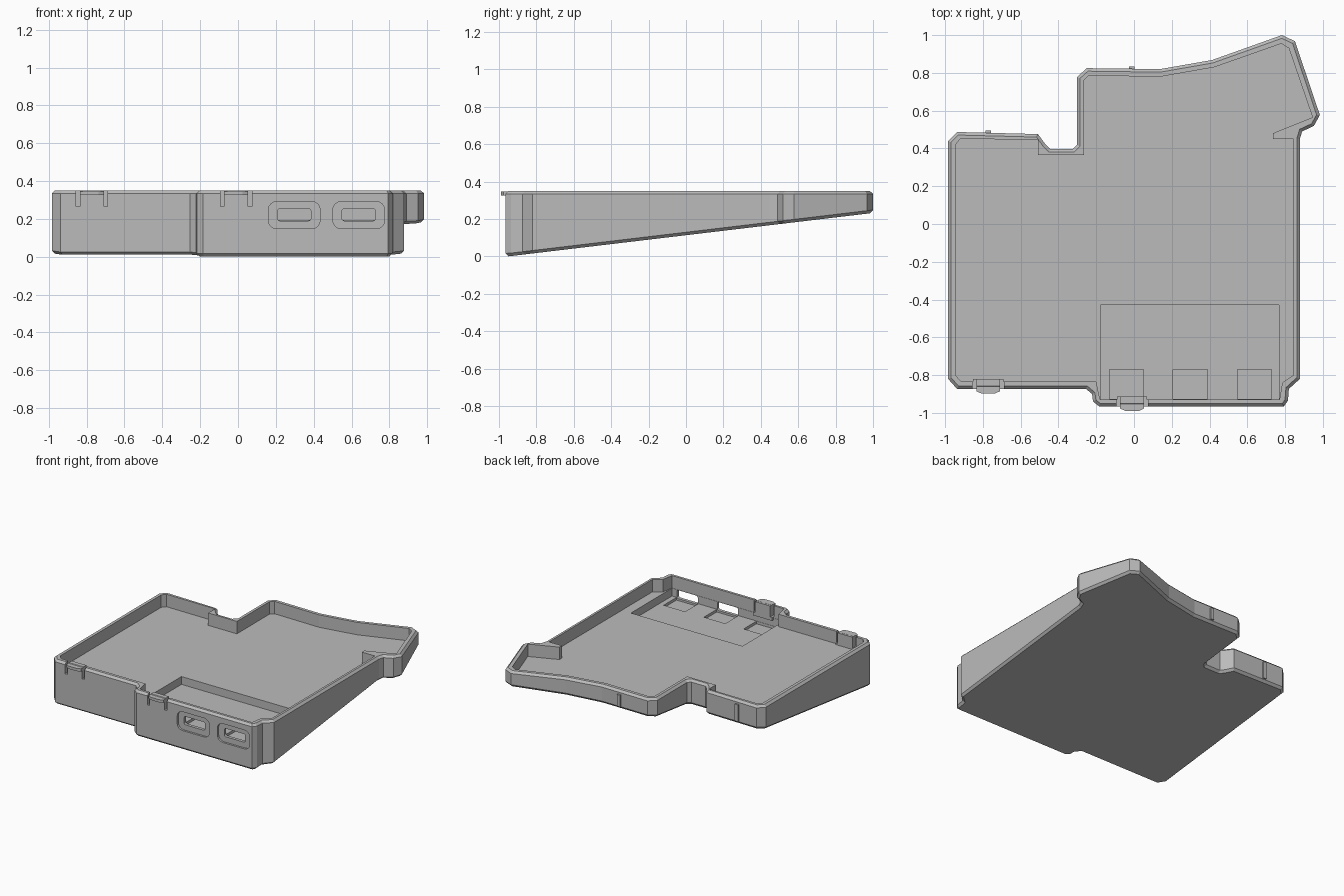
import bpy, bmesh
from mathutils import Vector

if "Cube" in bpy.data.objects:
    bpy.data.objects.remove(bpy.data.objects["Cube"], do_unlink=True)

TOP, FLOOR, CHAMFER = 0.35, 0.255, 0.016

grey = bpy.data.materials.new("plain grey")
grey.use_nodes = True
grey.diffuse_color = (0.5, 0.5, 0.5, 1)
grey.node_tree.nodes["Principled BSDF"].inputs["Base Color"].default_value = (0.5, 0.5, 0.5, 1)


def underside(y):
    return max(0.0, 0.119 * (y + 0.95))


def inset(points, d):
    """Move a counter-clockwise outline inwards by d with mitred corners."""
    out = []
    for i, p in enumerate(points):
        p, a, b = Vector(p), Vector(points[i - 1]), Vector(points[(i + 1) % len(points)])
        u, v = (p - a).normalized(), (b - p).normalized()
        m = Vector((-u.y - v.y, u.x + v.x))
        out.append(p + m * (d / max(0.3, 1 + u.dot(v))))
    return out


def finish(name, bm):
    bmesh.ops.recalc_face_normals(bm, faces=bm.faces)
    mesh = bpy.data.meshes.new(name)
    bm.to_mesh(mesh)
    bm.free()
    mesh.materials.append(grey)
    ob = bpy.data.objects.new(name, mesh)
    bpy.context.collection.objects.link(ob)
    return ob


def loft(name, rings):
    """Closed solid through stacked rings of 3D points."""
    bm = bmesh.new()
    loops = [[bm.verts.new(p) for p in ring] for ring in rings]
    for low, high in zip(loops, loops[1:]):
        for i in range(len(low)):
            j = (i + 1) % len(low)
            bm.faces.new((low[i], low[j], high[j], high[i]))
    bm.faces.new(loops[0][::-1])
    bm.faces.new(loops[-1])
    return finish(name, bm)


def prism(name, points, z0, z1):
    return loft(name, [[(p[0], p[1], z) for p in points] for z in (z0, z1)])


def box(name, x0, x1, y0, y1, z0, z1, round_y=0):
    """Box, with optional rounding of the edges that run along y."""
    bm = bmesh.new()
    bmesh.ops.create_cube(bm, size=1)
    for v in bm.verts:
        v.co = ((x0 + x1) / 2 + v.co.x * (x1 - x0),
                (y0 + y1) / 2 + v.co.y * (y1 - y0),
                (z0 + z1) / 2 + v.co.z * (z1 - z0))
    if round_y:
        edges = [e for e in bm.edges
                 if abs(e.verts[0].co.y - e.verts[1].co.y) > abs(y1 - y0) / 2]
        bmesh.ops.bevel(bm, geom=edges, offset=round_y, segments=4, profile=0.5, affect='EDGES')
    return finish(name, bm)


def combine(target, tool, operation):
    mod = target.modifiers.new("cut", 'BOOLEAN')
    mod.operation, mod.solver, mod.object = operation, 'EXACT', tool
    bpy.context.view_layer.objects.active = target
    bpy.ops.object.modifier_apply(modifier=mod.name)
    bpy.data.objects.remove(tool, do_unlink=True)


# Outline of the wedge tray, counter-clockwise from the front right corner
outer = [(-.984, -.82), (-.937, -.873), (-.254, -.873), (-.222, -.9), (-.217, -.94),
         (-.185, -.965), (.794, -.965), (.815, -.935), (.82, -.873), (.878, -.82),
         (.878, .45), (.89, .49), (.952, .519), (.984, .577), (.852, .968),
         (.783, 1), (.413, .868), (.138, .82), (-.25, .825), (-.302, .778),
         (-.302, .418), (-.323, .397), (-.444, .397), (-.47, .423), (-.508, .476),
         (-.937, .487), (-.984, .44)]
small = inset(outer, CHAMFER)
tray = loft("tray", [
    [(p.x, p.y, underside(p.y)) for p in small],
    [(x, y, underside(y) + CHAMFER) for x, y in outer],
    [(x, y, TOP - CHAMFER) for x, y in outer],
    [(p.x, p.y, TOP) for p in small]])

# Main cavity
inner = [(-.945, -.8), (-.915, -.835), (-.2, -.835), (-.18, -.93), (.77, -.93),
         (.785, -.84), (.845, -.8), (.845, .45), (.735, .45), (.735, .48),
         (.945, .565), (.82, .93), (.78, .955), (.425, .83), (.14, .78),
         (-.24, .785), (-.265, .76), (-.265, .365), (-.508, .365), (-.508, .447),
         (-.92, .45), (-.945, .42)]
combine(tray, prism("cavity", inner, FLOOR, 0.5), 'DIFFERENCE')

# Sunken bay at the front, with three shallow seats
combine(tray, box("bay", -.178, .768, -.928, -.43, .195, .3), 'DIFFERENCE')
for x in (-.04, .297, .638):
    combine(tray, box("seat", x - .091, x + .091, -.926, -.77, .175, .22), 'DIFFERENCE')

# Port openings with a rounded recess on the outside
for x in (.297, .638):
    combine(tray, box("recess", x - .137, x + .137, -1.1, -.95, .148, .292, .045), 'DIFFERENCE')
    combine(tray, box("slot", x - .088, x + .088, -1.1, -.9, .19, .253, .012), 'DIFFERENCE')

# Snap tabs: backing block, slits either side, rounded nub in front
for x, front, side in ((-.772, -.873, "right"), (-.01, -.965, "middle")):
    combine(tray, box("backing", x - .08, x + .08, front + .02, front + .052, .24, TOP - .001), 'UNION')
    for s in (-1, 1):
        cx = x + s * .073
        combine(tray, box("slit", cx - .01, cx + .01, front - .1, front + .06, .265, .5), 'DIFFERENCE')
    nub = [(x - .063, front + .018), (x - .063, front - .012), (x - .035, front - .025),
           (x + .035, front - .025), (x + .063, front - .012), (x + .063, front + .018)]
    prism(side + "_snap_nub", nub, .325, .346)

# Small ribs on the back wall
for x, back, side in ((-.772, .483, "right"), (-.012, .823, "middle")):
    box(side + "_back_rib", x - .014, x + .014, back - .02, back + .012,
        underside(back) + .02, TOP - .03)
